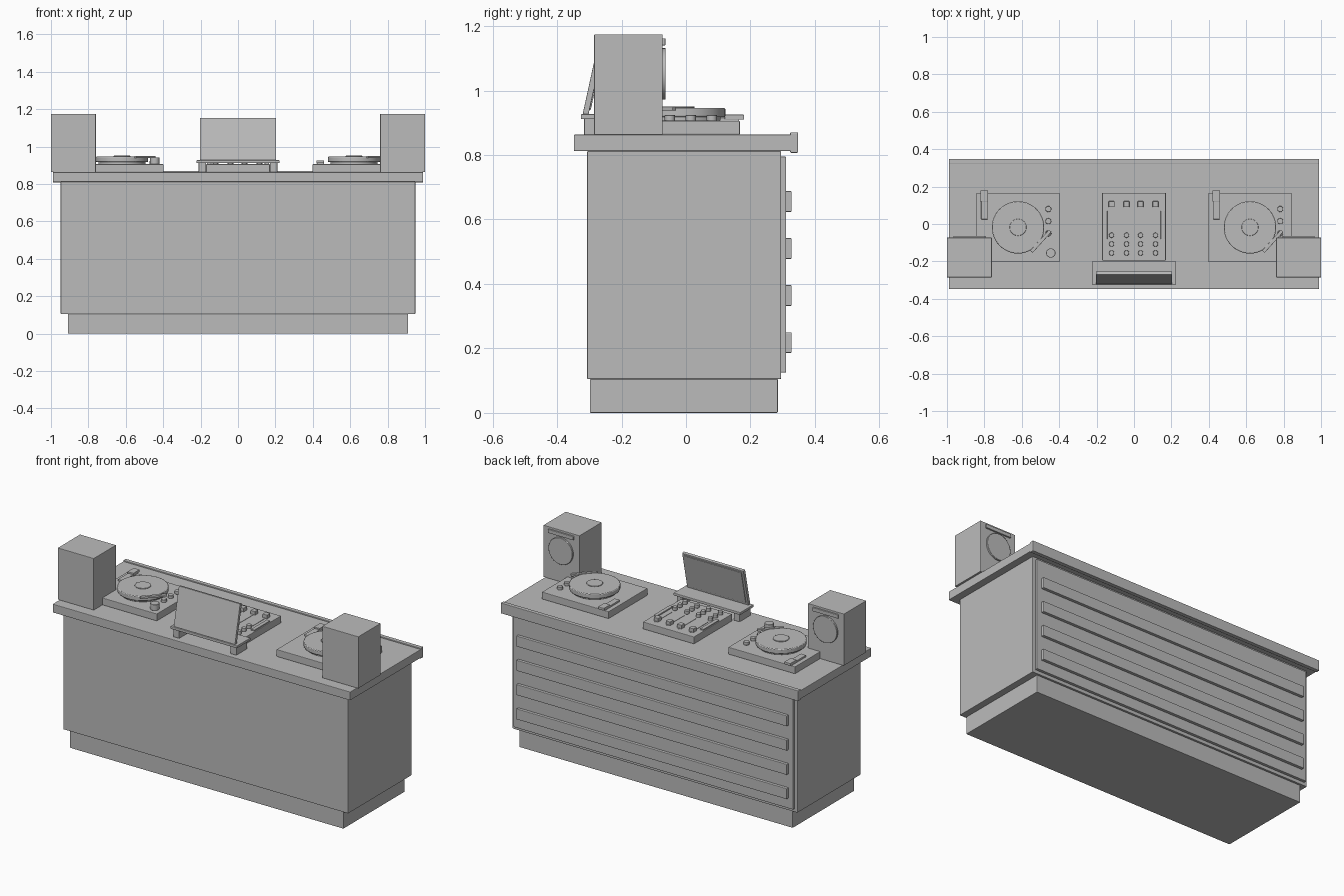
import bpy, math
from mathutils import Vector

cube = bpy.data.objects.get("Cube")
if cube:
    bpy.data.objects.remove(cube, do_unlink=True)

grey = bpy.data.materials.new("plain_grey")
grey.use_nodes = True
COLOUR = (0.5, 0.5, 0.5, 1)
grey.diffuse_color = COLOUR
grey.node_tree.nodes["Principled BSDF"].inputs["Base Color"].default_value = COLOUR


def finish(ob, name, bevel):
    ob.name = name
    ob.data.materials.append(grey)
    if bevel:
        mod = ob.modifiers.new("soft_edges", "BEVEL")
        mod.width = bevel
        mod.segments = 2
        mod.limit_method = "ANGLE"
    return ob


def box(name, x, y, z, bevel=0.003, rot=(0, 0, 0)):
    """Box from its (min, max) range on each axis."""
    lo, hi = Vector((x[0], y[0], z[0])), Vector((x[1], y[1], z[1]))
    bpy.ops.mesh.primitive_cube_add(size=1, location=(lo + hi) / 2)
    ob = bpy.context.object
    ob.scale = hi - lo
    bpy.ops.object.transform_apply(location=False, rotation=False, scale=True)
    ob.rotation_euler = rot
    return finish(ob, name, bevel)


def disc(name, centre, radius, depth, sides=32, rot=(0, 0, 0), bevel=0.002):
    """Cylinder whose base is at the centre point when upright."""
    x, y, z = centre
    shift = 0 if any(rot) else depth / 2
    bpy.ops.mesh.primitive_cylinder_add(vertices=sides, radius=radius, depth=depth,
                                        location=(x, y, z + shift), rotation=rot)
    bpy.ops.object.shade_smooth_by_angle(angle=math.radians(35))
    return finish(bpy.context.object, name, bevel)


# Counter
box("plinth", (-0.91, 0.91), (-0.298, 0.285), (0, 0.105))
box("cabinet", (-0.948, 0.948), (-0.307, 0.295), (0.105, 0.812))
box("back_panel", (-0.93, 0.93), (0.29, 0.311), (0.125, 0.795))
for i in range(4):
    z = 0.186 + i * 0.146
    box("panel_rail", (-0.9, 0.9), (0.305, 0.328), (z, z + 0.064))
box("counter_top", (-0.99, 0.99), (-0.348, 0.33), (0.812, 0.863))
box("counter_lip", (-0.99, 0.99), (0.323, 0.348), (0.807, 0.87))

# Speakers, facing the operator side
for side in (-1, 1):
    c = side * 0.88
    box("speaker_box", (c - 0.12, c + 0.12), (-0.285, -0.073), (0.863, 1.174), 0.002)
    box("speaker_bar", (c - 0.085, c + 0.085), (-0.075, -0.064), (1.14, 1.162), 0.002)
    disc("speaker_cone", (c, -0.07, 1.052), 0.08, 0.014, rot=(math.pi / 2, 0, 0))

DECK = 0.906

# Turntables
for c in (-0.62, 0.62):
    box("deck_base", (c - 0.222, c + 0.222), (-0.203, 0.167), (0.863, DECK))
    disc("platter_foot", (c, -0.018, DECK), 0.125, 0.015, 48)
    disc("platter", (c, -0.018, DECK + 0.012), 0.14, 0.028, 48, bevel=0.004)
    disc("record_label", (c, -0.018, DECK + 0.04), 0.045, 0.005)
    for y in (0.08, 0.015, -0.05):
        disc("deck_knob", (c + 0.162, y, DECK), 0.016, 0.018, 16)
    disc("arm_pivot", (c + 0.175, -0.155, DECK), 0.025, 0.036, 24)
    # Tone arm lies diagonally across the platter edge
    box("tone_arm", (c + 0.047, c + 0.197), (-0.101, -0.083), (0.938, 0.95), 0.002,
        rot=(0, 0, math.radians(48)))
    box("pitch_track", (c - 0.197, c - 0.162), (0.025, 0.165), (DECK - 0.002, 0.916), 0.002)
    box("pitch_slider", (c - 0.2, c - 0.16), (0.12, 0.18), (0.91, 0.925), 0.002)

# Mixer
box("mixer_base", (-0.17, 0.17), (-0.195, 0.167), (0.863, DECK))
for x in (-0.12, -0.04, 0.035, 0.115):
    box("fader_track", (x - 0.005, x + 0.005), (-0.03, 0.13), (DECK - 0.002, DECK + 0.002), 0)
    box("fader_cap", (x - 0.015, x + 0.015), (0.09, 0.122), (DECK - 0.002, 0.928), 0.002)
    for y in (-0.06, -0.107, -0.155):
        disc("mixer_knob", (x, y, DECK), 0.014, 0.02, 16)
for side in (-1, 1):
    x = side * 0.154
    box("level_meter", (x - 0.011, x + 0.011), (-0.08, 0.07), (DECK - 0.002, 0.913), 0.001)

# Screen on its stand, tilted towards the operator
for side in (-1, 1):
    x = side * 0.19
    box("stand_leg", (x - 0.02, x + 0.02), (-0.316, -0.21), (0.862, 0.914))
box("stand_plate", (-0.222, 0.222), (-0.326, -0.198), (0.911, 0.927))
TILT = (math.radians(-12.3), 0, 0)
box("screen_case", (-0.204, 0.204), (-0.296, -0.278), (0.923, 1.154), 0.002, TILT)
box("screen_glass", (-0.19, 0.19), (-0.28, -0.274), (0.938, 1.14), 0.001, TILT)
